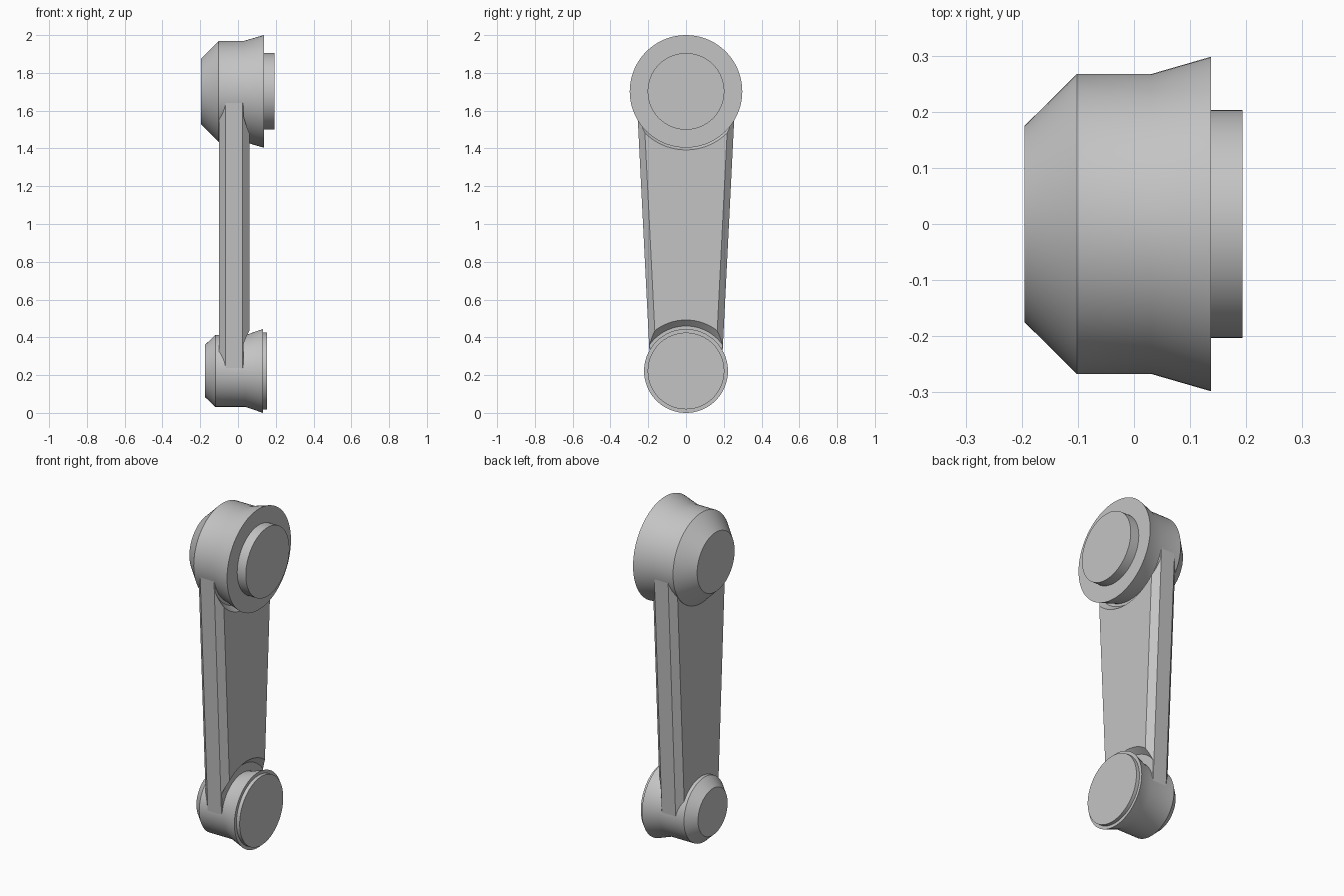
import bpy, bmesh, math

cube = bpy.data.objects.get("Cube")
if cube:
    bpy.data.objects.remove(cube, do_unlink=True)

TOP_Z, LOW_Z = 1.702, 0.222
SIDES = 72

grey = bpy.data.materials.new("plain_grey")
grey.use_nodes = True
colour = (0.55, 0.55, 0.55, 1)
grey.diffuse_color = colour
grey.node_tree.nodes["Principled BSDF"].inputs["Base Color"].default_value = colour


def loft(name, rings):
    """Skin a list of equal-length point rings and cap both ends."""
    bm = bmesh.new()
    rows = [[bm.verts.new(p) for p in ring] for ring in rings]
    n = len(rows[0])
    for a, b in zip(rows, rows[1:]):
        for i in range(n):
            j = (i + 1) % n
            bm.faces.new((a[i], a[j], b[j], b[i]))
    bm.faces.new(rows[0])
    bm.faces.new(rows[-1])
    bmesh.ops.recalc_face_normals(bm, faces=bm.faces)
    mesh = bpy.data.meshes.new(name)
    bm.to_mesh(mesh)
    bm.free()
    mesh.materials.append(grey)
    obj = bpy.data.objects.new(name, mesh)
    bpy.context.collection.objects.link(obj)
    return obj


def turned(name, z, profile):
    """Revolve (x, radius) points about a sideways axis at height z."""
    angles = [math.tau * i / SIDES for i in range(SIDES)]
    return loft(name, [[(x, r * math.cos(a), z + r * math.sin(a)) for a in angles]
                       for x, r in profile])


def activate(obj):
    bpy.ops.object.select_all(action="DESELECT")
    obj.select_set(True)
    bpy.context.view_layer.objects.active = obj


# Flared hubs with a chamfered end and a raised round boss
upper_hub = turned("upper_hub", TOP_Z, [
    (-0.195, 0.175), (-0.102, 0.267), (0.03, 0.267),
    (0.137, 0.298), (0.137, 0.203), (0.193, 0.203)])
lower_hub = turned("lower_hub", LOW_Z, [
    (-0.175, 0.138), (-0.12, 0.19), (0.04, 0.19),
    (0.132, 0.222), (0.132, 0.203), (0.153, 0.203)])


# Tapered arm with chamfered long edges
def section(z, w):
    i = w - 0.034
    half = [(-0.10, i), (-0.065, w), (0.025, w), (0.06, i)]
    points = half + [(x, -y) for x, y in reversed(half)]
    return [(x, y, z) for x, y in points]


arm = loft("arm", [section(0.23, 0.189), section(1.71, 0.263)])

# Sloped relief grooves in the arm around both flared rims
for z, profile in ((TOP_Z, [(0.028, 0.283), (0.07, 0.318)]),
                   (LOW_Z, [(0.028, 0.238), (0.07, 0.28)])):
    cutter = turned("groove_cutter", z, profile)
    cutter.hide_render = True
    mod = arm.modifiers.new("groove", "BOOLEAN")
    mod.operation = "DIFFERENCE"
    mod.solver = "EXACT"
    mod.object = cutter
    activate(arm)
    bpy.ops.object.modifier_apply(modifier=mod.name)
    bpy.data.objects.remove(cutter, do_unlink=True)

for obj in (upper_hub, lower_hub, arm):
    activate(obj)
    bpy.ops.object.shade_smooth_by_angle(angle=math.radians(25))
